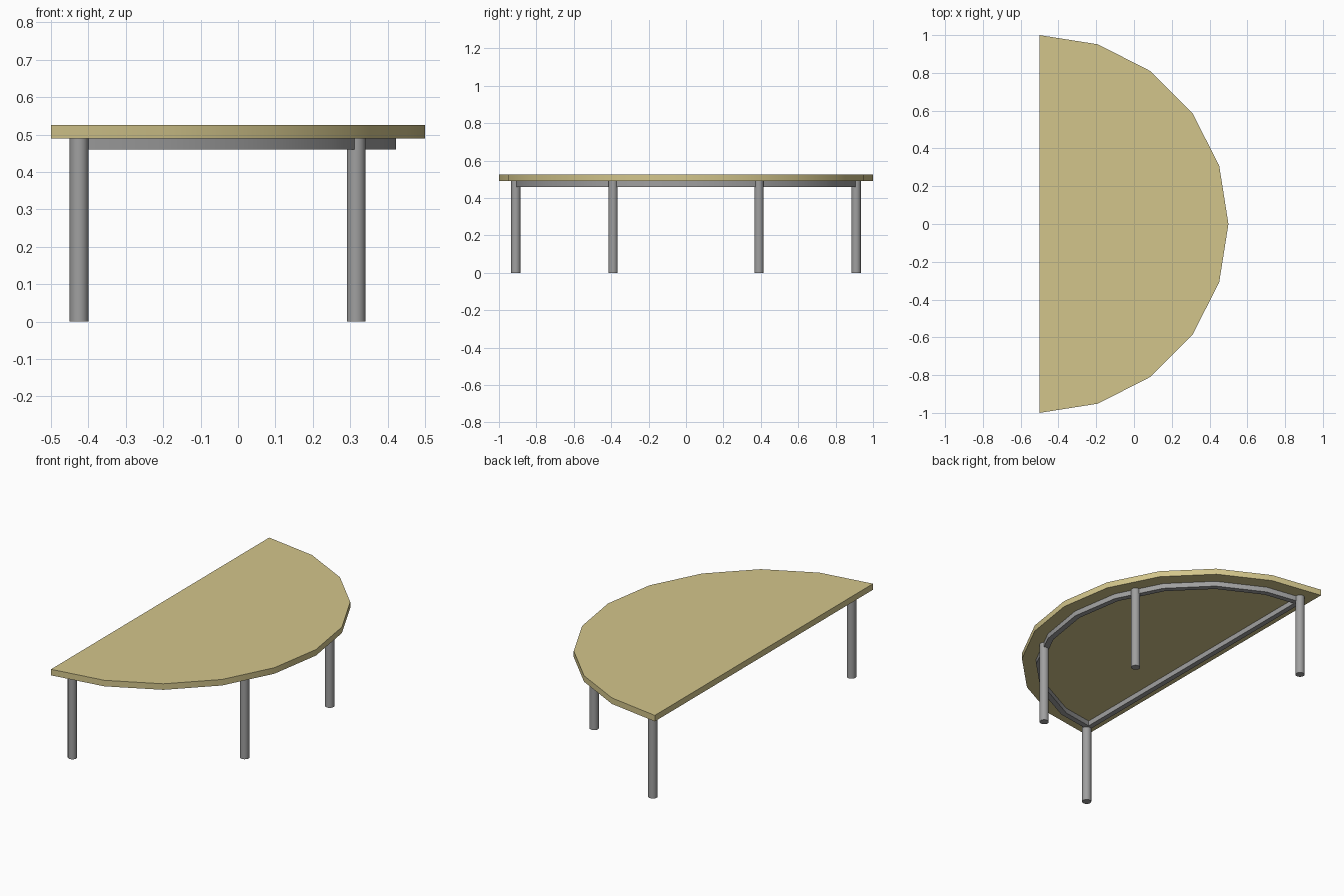
import bpy, bmesh, math

cube = bpy.data.objects.get("Cube")
if cube:
    bpy.data.objects.remove(cube)

CENTRE_X = -0.5      # centre of the half circle
SEGMENTS = 10
TOP_Z, UNDER_Z, RAIL_Z = 0.525, 0.49, 0.46


def make_material(name, colour):
    mat = bpy.data.materials.new(name)
    mat.use_nodes = True
    mat.diffuse_color = colour
    mat.node_tree.nodes["Principled BSDF"].inputs["Base Color"].default_value = colour
    return mat


def half_round(radius, flat_x):
    """Faceted half circle outline, trimmed along x = flat_x."""
    step = math.pi / SEGMENTS
    pts = [(CENTRE_X + radius * math.cos(i * step - math.pi / 2),
            radius * math.sin(i * step - math.pi / 2)) for i in range(SEGMENTS + 1)]
    (x0, y0), (x1, y1) = pts[0], pts[1]
    y = y0 + (y1 - y0) * (flat_x - x0) / (x1 - x0)
    pts[0], pts[-1] = (flat_x, y), (flat_x, -y)
    return pts


def finish(bm, name, mat):
    bmesh.ops.recalc_face_normals(bm, faces=bm.faces)
    mesh = bpy.data.meshes.new(name)
    bm.to_mesh(mesh)
    bm.free()
    mesh.materials.append(mat)
    obj = bpy.data.objects.new(name, mesh)
    bpy.context.collection.objects.link(obj)
    smooth(obj)
    return obj


def smooth(obj):
    bpy.ops.object.select_all(action='DESELECT')
    obj.select_set(True)
    bpy.context.view_layer.objects.active = obj
    bpy.ops.object.shade_smooth_by_angle(angle=math.radians(30))


def ring_of_verts(bm, outline, z):
    return [bm.verts.new((x, y, z)) for x, y in outline]


def bridge(bm, a, b):
    for i in range(len(a)):
        j = (i + 1) % len(a)
        bm.faces.new((a[i], a[j], b[j], b[i]))


wood = make_material("pale_wood", (0.65, 0.56, 0.26, 1))
metal = make_material("grey_metal", (0.35, 0.35, 0.35, 1))

# Half-round table top
bm = bmesh.new()
outline = half_round(1.0, CENTRE_X)
low, high = ring_of_verts(bm, outline, UNDER_Z), ring_of_verts(bm, outline, TOP_Z)
bm.faces.new(low)
bm.faces.new(high)
bridge(bm, low, high)
finish(bm, "table_top", wood)

# Support rail following the edge beneath the top
bm = bmesh.new()
outer, inner = half_round(0.922, -0.44), half_round(0.89, -0.41)
loops = [ring_of_verts(bm, o, z) for o, z in
         ((outer, RAIL_Z), (outer, UNDER_Z), (inner, UNDER_Z), (inner, RAIL_Z))]
for k in range(4):
    bridge(bm, loops[k], loops[(k + 1) % 4])
finish(bm, "support_rail", metal)

# Four round legs
for place, x, y in (("straight_side", -0.425, 0.91), ("curved_side", 0.316, 0.39)):
    for side, sign in (("front", -1), ("back", 1)):
        bpy.ops.mesh.primitive_cylinder_add(vertices=24, radius=0.025, depth=UNDER_Z,
                                            location=(x, sign * y, UNDER_Z / 2))
        leg = bpy.context.object
        leg.name = f"{side}_{place}_leg"
        leg.data.materials.append(metal)
        smooth(leg)
